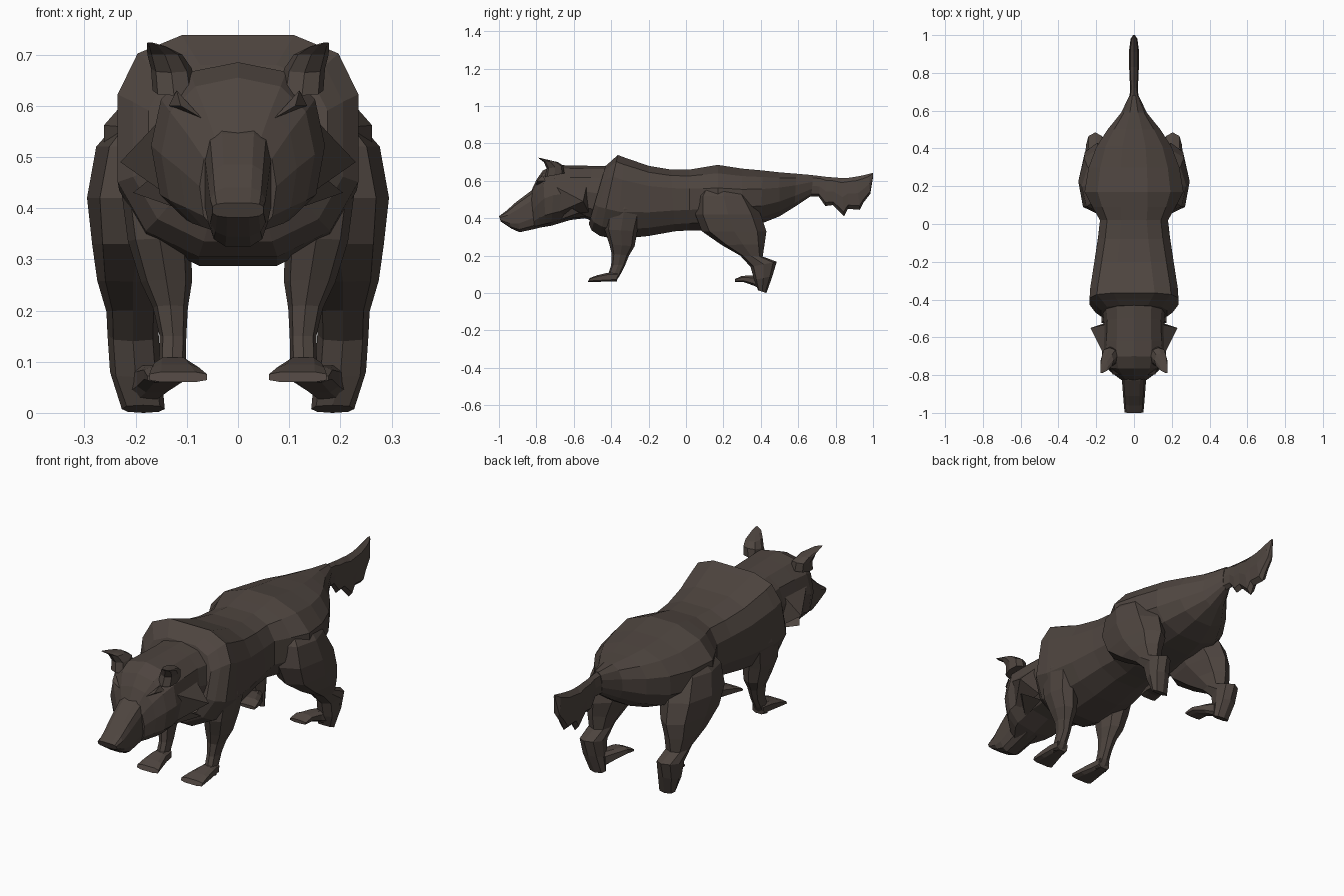
import bpy, bmesh, math
from mathutils import Vector

fur = bpy.data.materials.new("dark_brown_fur")
fur.diffuse_color = (0.076, 0.059, 0.050, 1)


def finish(name, bm):
    bmesh.ops.recalc_face_normals(bm, faces=bm.faces)
    mesh = bpy.data.meshes.new(name)
    bm.to_mesh(mesh)
    bm.free()
    mesh.materials.append(fur)
    ob = bpy.data.objects.new(name, mesh)
    bpy.context.collection.objects.link(ob)


def loft(name, rows, side=1, sides=12, p_a=0.8, p_b=0.8, flat=False):
    """Skin rounded rings: (x, half width, y, z of one edge, y, z of the other,
    optional squareness of the first edge). With flat, the ring has edges
    rather than corners at its extremes."""
    bm = bmesh.new()
    rings = []
    off = math.pi / sides if flat else 0
    for x, w, ya, za, yb, zb, *square in rows:
        a, b = Vector((x, ya, za)), Vector((x, yb, zb))
        ring = []
        for i in range(sides):
            t = math.tau * i / sides + off
            c, s = round(math.cos(t), 6), round(math.sin(t), 6)
            p = (square[0] if square else p_a) if c > 0 else p_b
            k = math.cos(off) ** p
            cc = math.copysign(abs(c) ** p, c) / k
            ss = math.copysign(abs(s) ** p, s) / k
            v = (a + b) / 2 + (a - b) / 2 * cc + Vector((w * ss, 0, 0))
            v.x *= side
            ring.append(bm.verts.new(v))
        rings.append(ring)
    for r, q in zip(rings, rings[1:]):
        for i in range(sides):
            j = (i + 1) % sides
            bm.faces.new((r[i], r[j], q[j], q[i]))
    bm.faces.new(rings[0])
    bm.faces.new(rings[-1])
    finish(name, bm)


def spike(name, base, tip, side=1):
    """Pointed tuft from a base outline."""
    bm = bmesh.new()
    vs = [bm.verts.new((x * side, y, z)) for x, y, z in base]
    t = bm.verts.new((tip[0] * side, tip[1], tip[2]))
    for i in range(len(vs)):
        bm.faces.new((vs[i], vs[(i + 1) % len(vs)], t))
    bm.faces.new(vs)
    finish(name, bm)


# Torso with a raised mane rim at the front, wide haunches, narrow tail root
loft("torso", [
    (0, .175, -.43, .68, -.52, .37, .65),
    (0, .205, -.395, .71, -.505, .335, .6),
    (0, .235, -.365, .738, -.46, .305, .58),
    (0, .232, -.33, .725, -.37, .287, .6),
    (0, .21, -.20, .68, -.20, .305, .65),
    (0, .19, -.08, .66, -.06, .33, .7),
    (0, .18, .02, .66, .02, .335, .75),
    (0, .22, .09, .672, .09, .335, .85),
    (0, .262, .17, .685, .17, .345, .98),
    (0, .24, .30, .665, .30, .355, .95),
    (0, .20, .41, .655, .40, .37, .9),
    (0, .14, .50, .645, .50, .41, .9),
    (0, .07, .59, .638, .58, .46, .9),
    (0, .025, .68, .63, .67, .52)], p_b=.85, flat=True)

# Thin ragged tail
loft("tail", [
    (0, .026, .66, .632, .66, .515),
    (0, .02, .72, .625, .71, .515),
    (0, .022, .75, .621, .745, .465),
    (0, .024, .79, .618, .785, .47),
    (0, .026, .83, .615, .845, .41),
    (0, .026, .87, .616, .865, .45),
    (0, .026, .91, .622, .93, .445),
    (0, .022, .95, .63, .95, .485),
    (0, .018, .975, .636, .985, .53),
    (0, .005, 1.0, .642, 1.0, .62)], sides=8)

# Neck and skull, then the boxy muzzle
loft("head", [
    (0, .17, -.38, .68, -.46, .37),
    (0, .16, -.50, .68, -.54, .40),
    (0, .165, -.62, .682, -.62, .39),
    (0, .17, -.70, .685, -.72, .36),
    (0, .15, -.765, .655, -.75, .355),
    (0, .115, -.80, .605, -.78, .35),
    (0, .075, -.83, .54, -.81, .345)], p_a=.85, p_b=.75)
loft("muzzle", [
    (0, .07, -.78, .575, -.74, .36),
    (0, .064, -.83, .545, -.82, .34),
    (0, .058, -.91, .485, -.89, .325),
    (0, .054, -.96, .44, -.935, .345),
    (0, .05, -1.0, .41, -.99, .382)], p_a=.55, p_b=.65, flat=True)

for side, label in ((1, "left"), (-1, "right")):
    # Ear curling forward, cheek tufts and brow
    loft("ear_" + label, [
        (.125, .042, -.755, .62, -.65, .64),
        (.13, .04, -.745, .665, -.655, .68),
        (.143, .034, -.76, .70, -.685, .70),
        (.158, .02, -.785, .718, -.72, .708),
        (.172, .006, -.79, .724, -.77, .72)], side, 8)
    spike("cheek_tuft_" + label, [(.145, -.72, .58), (.13, -.71, .42),
          (.14, -.52, .43), (.14, -.53, .58)], (.23, -.55, .49), side)
    spike("jaw_tuft_" + label, [(.12, -.69, .50), (.09, -.68, .39),
          (.12, -.53, .41)], (.205, -.57, .43), side)
    spike("brow_" + label, [(.07, -.80, .575), (.12, -.765, .63),
          (.135, -.75, .60)], (.112, -.797, .60), side)

    # Front leg and paw
    loft("front_leg_" + label, [
        (.155, .06, -.40, .58, -.22, .58),
        (.165, .065, -.43, .45, -.23, .45),
        (.153, .062, -.435, .34, -.26, .33),
        (.14, .05, -.41, .26, -.275, .25),
        (.132, .034, -.397, .21, -.305, .20),
        (.127, .026, -.40, .15, -.325, .15),
        (.128, .026, -.415, .105, -.35, .10),
        (.128, .03, -.41, .065, -.375, .062)], side, 8)
    loft("front_paw_" + label, [
        (.127, .03, -.365, .11, -.37, .062),
        (.127, .036, -.42, .108, -.41, .061),
        (.122, .047, -.475, .095, -.47, .06),
        (.117, .056, -.515, .08, -.525, .06)], side, 8, .6, .6, True)

    # Hind leg with broad thigh tapering backwards, hock and forward paw
    loft("hind_leg_" + label, [
        (.13, .06, .12, .62, .30, .62),
        (.165, .112, .06, .52, .34, .52),
        (.185, .11, .05, .42, .40, .42),
        (.195, .09, .085, .33, .43, .33),
        (.205, .07, .19, .257, .42, .26),
        (.205, .052, .29, .20, .41, .195),
        (.205, .05, .345, .14, .485, .167),
        (.2, .05, .365, .07, .462, .09),
        (.185, .042, .385, .015, .43, 0)], side, 8, .75, .95)
    loft("hind_paw_" + label, [
        (.185, .035, .40, .09, .40, .02),
        (.16, .037, .35, .093, .36, .04),
        (.142, .042, .30, .092, .31, .058),
        (.135, .042, .262, .075, .262, .06)], side, 8, .7, .7, True)
